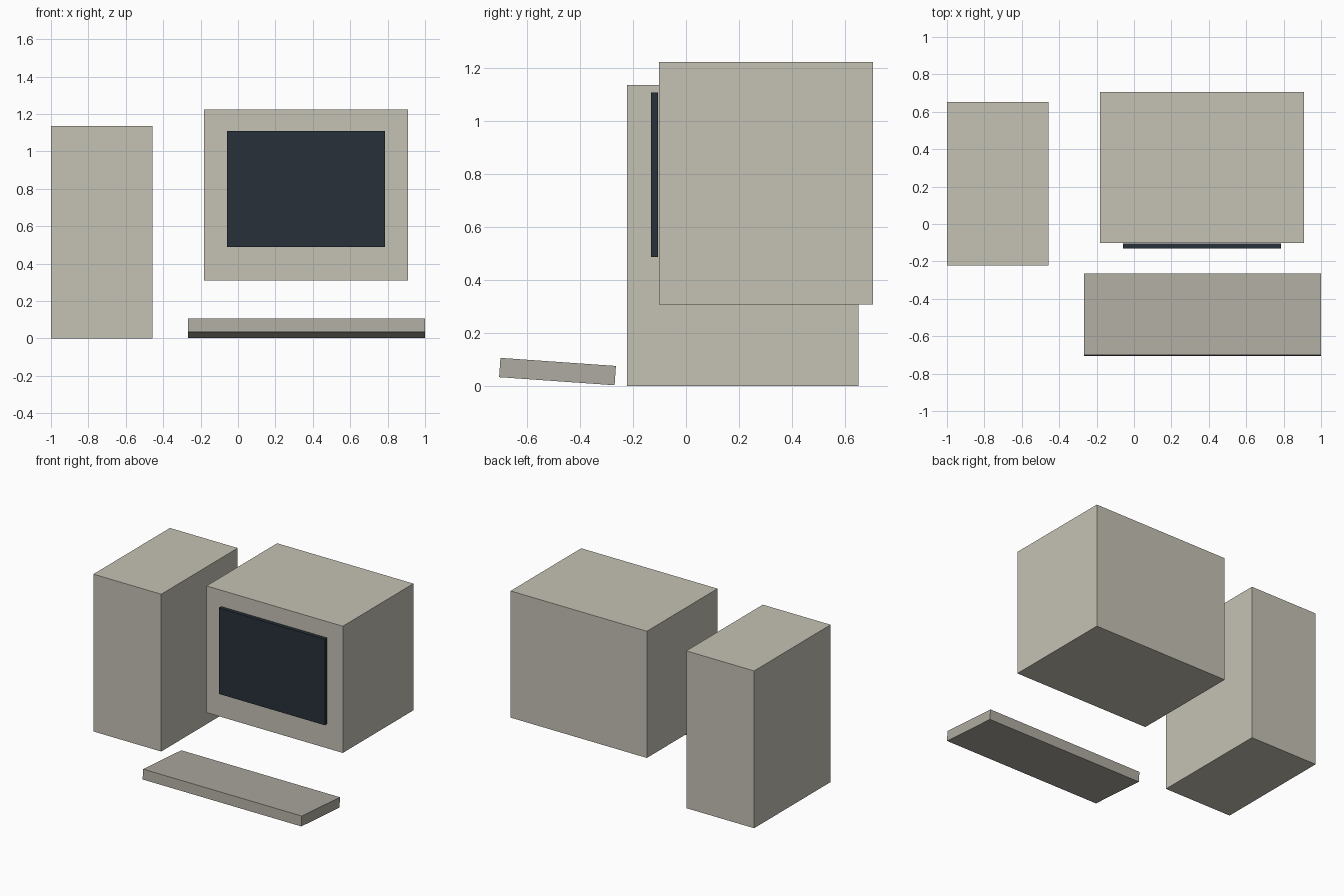
import bpy
from math import radians

if "Cube" in bpy.data.objects:
    bpy.data.objects.remove(bpy.data.objects["Cube"])


def material(name, color):
    mat = bpy.data.materials.new(name)
    mat.diffuse_color = (*color, 1)
    mat.use_nodes = True
    mat.node_tree.nodes["Principled BSDF"].inputs["Base Color"].default_value = mat.diffuse_color
    return mat


def box(name, x, y, z, mat):
    """Box spanning the (min, max) ranges on each axis."""
    bpy.ops.mesh.primitive_cube_add(size=1, location=[sum(r) / 2 for r in (x, y, z)])
    obj = bpy.context.object
    obj.name = name
    obj.scale = [r[1] - r[0] for r in (x, y, z)]
    bpy.ops.object.transform_apply(location=False, rotation=False, scale=True)
    obj.data.materials.append(mat)
    return obj


beige = material("beige_plastic", (0.56, 0.54, 0.46))
key_grey = material("keyboard_plastic", (0.43, 0.41, 0.36))
glass = material("dark_glass", (0.02, 0.03, 0.04))

# Computer case
box("tower_case", (-1.0, -0.458), (-0.222, 0.651), (0, 1.136), beige)

# Monitor with its raised screen panel
box("monitor_body", (-0.181, 0.908), (-0.101, 0.705), (0.309, 1.224), beige)
box("screen", (-0.06, 0.786), (-0.132, -0.105), (0.488, 1.109), glass)

# Keyboard, tilted with its front edge raised
keyboard = box("keyboard", (-0.268, 1.0), (-0.7035, -0.2665), (0.0185, 0.0915), key_grey)
keyboard.rotation_euler.x = radians(-4)
